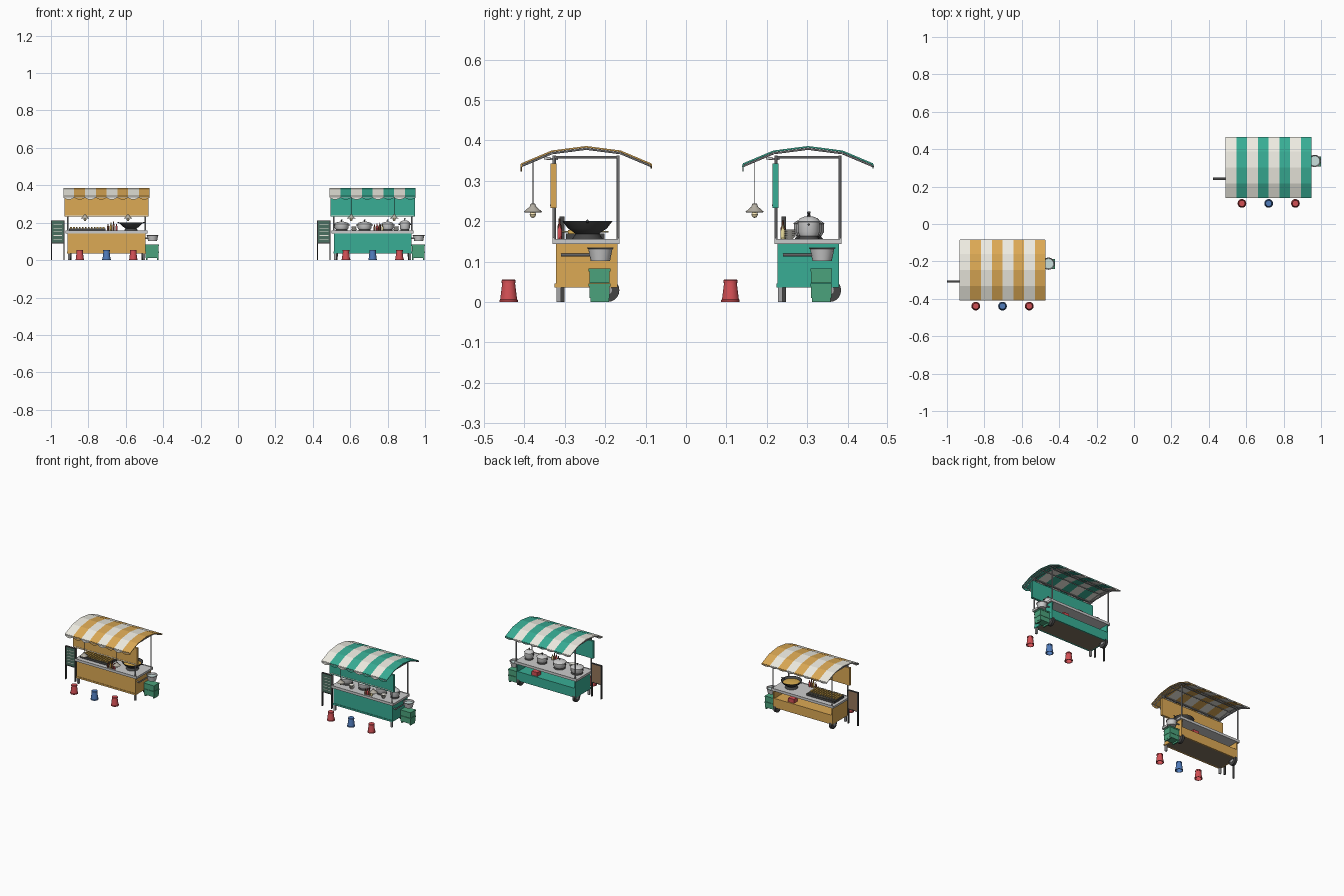
import bpy, bmesh, math
from mathutils import Vector

if "Cube" in bpy.data.objects:
    bpy.data.objects.remove(bpy.data.objects["Cube"])

MATS = {}
COL = dict(orange=(.72, .40, .09), green=(.04, .42, .30), cream=(.86, .84, .76), steel=(.62, .63, .64),
           iron=(.06, .06, .06), pipe=(.38, .38, .39), red=(.65, .08, .09), blue=(.08, .2, .5),
           crate=(.07, .36, .2), board=(.07, .16, .12), wood=(.3, .18, .1), water=(.6, .75, .73),
           food=(.7, .42, .08), bulb=(1, .85, .5), sauce=(.18, .06, .03), straw=(.75, .65, .3),
           floor=(.22, .17, .12), shade=(.45, .42, .36))
ORG, PRE = Vector((0, 0, 0)), ''   # current stall origin and name prefix


def mat(c):
    if c not in MATS:
        MATS[c] = bpy.data.materials.new(c)
        MATS[c].diffuse_color = (*COL[c], 1)
    return MATS[c]


def add(name, bm, *cols, smooth=False):
    bmesh.ops.recalc_face_normals(bm, faces=bm.faces)
    me = bpy.data.meshes.new(name)
    for f in bm.faces:
        f.smooth = smooth
    bm.to_mesh(me)
    bm.free()
    if smooth:
        me.set_sharp_from_angle(angle=math.radians(35))
    for c in cols:
        me.materials.append(mat(c))
    ob = bpy.data.objects.new(PRE + name, me)
    ob.location = ORG
    bpy.context.collection.objects.link(ob)
    return ob


def box(name, x, y, z, col):
    """x, y, z are (low, high) ranges"""
    bm = bmesh.new()
    for v in bmesh.ops.create_cube(bm, size=1)['verts']:
        v.co = [r[0] + (c + .5) * (r[1] - r[0]) for c, r in zip(v.co, (x, y, z))]
    return add(name, bm, col)


def tubes(name, segs, r, col, n=8):
    """cylinders between pairs of points"""
    bm = bmesh.new()
    for a, b in segs:
        a, b = Vector(a), Vector(b)
        d = b - a
        vs = bmesh.ops.create_cone(bm, cap_ends=True, segments=n, radius1=r, radius2=r, depth=d.length)['verts']
        q = d.to_track_quat('Z', 'Y')
        for v in vs:
            v.co = q @ v.co + (a + b) / 2
    return add(name, bm, col, smooth=True)


def lathe(name, prof, loc, col, n=16):
    """spin a (radius, height) profile"""
    bm = bmesh.new()
    vs = [bm.verts.new((r, 0, z)) for r, z in prof]
    es = [bm.edges.new(p) for p in zip(vs, vs[1:])]
    bmesh.ops.spin(bm, geom=vs + es, cent=(0, 0, 0), axis=(0, 0, 1), angle=2 * math.pi, steps=n)
    bmesh.ops.remove_doubles(bm, verts=bm.verts, dist=1e-5)
    bmesh.ops.translate(bm, vec=loc, verts=bm.verts)
    return add(name, bm, col, smooth=True)


ROOF = [(-.161, .341), (-.085, .373), (0, .384), (.085, .373), (.161, .341)]


def canopy(col):
    w, x0 = .0575, -.23
    bm, vm = bmesh.new(), bmesh.new()
    for i in range(8):
        a, b = x0 + i * w, x0 + (i + 1) * w
        for p, q in zip(ROOF, ROOF[1:]):      # striped roof panels
            f = bm.faces.new([bm.verts.new(c) for c in ((a, *p), (b, *p), (b, *q), (a, *q))])
            f.material_index = i % 2
        for y, drop in ((-.161, .018), (.161, .011)):   # scalloped valances
            pts = [(a, y, .341), (b, y, .341)]
            for k in range(7):
                t = k / 6
                pts.append((b - w * t, y, .341 - drop * (.4 + .6 * math.sin(math.pi * t))))
            f = vm.faces.new([vm.verts.new(c) for c in pts])
            f.material_index = i % 2
    bmesh.ops.remove_doubles(bm, verts=bm.verts, dist=1e-5)
    for ob, t in ((add('canopy', bm, 'cream', col), .004), (add('valance', vm, 'cream', col), .003)):
        m = ob.modifiers.new('thickness', 'SOLIDIFY')
        m.thickness, m.offset = t, 0
    # frame: posts, rails, ribs and purlins
    X, Y = .208, .079
    tubes('posts', [((s * X, t * Y, .155), (s * X, t * Y, .362)) for s in (-1, 1) for t in (-1, 1)], .004, 'pipe')
    tubes('top_rails', [((s * X, -Y, .358), (s * X, Y, .358)) for s in (-1, 1)]
          + [((-X, t * Y, .358), (X, t * Y, .358)) for t in (-1, 1)], .003, 'pipe')
    low = [(y, z - .005) for y, z in ROOF]
    tubes('canopy_ribs', [((x, *p), (x, *q)) for x in (-.225, -X, X, .225) for p, q in zip(low, low[1:])]
          + [((-.228, *p), (.228, *p)) for p in low], .0025, 'pipe', 6)


def body(col):
    box('front_panel', (-.208, .208), (-.075, -.068), (.036, .143), col)
    for s, n in ((-1, 'left'), (1, 'right')):
        box(n + '_panel', sorted((s * .208, s * .201)), (-.068, .077), (.036, .143), col)
    box('back_panel', (-.201, .201), (.070, .077), (.036, .095), col)
    box('floor_panel', (-.201, .201), (-.068, .070), (.036, .043), 'floor')
    box('shelf', (-.201, .201), (-.068, .070), (.088, .093), col)
    box('shelf_box', (.07, .11), (.03, .066), (.093, .118), 'red')
    box('front_skirting', (-.21, .21), (-.078, -.075), (.036, .046), col)
    box('counter', (-.219, .219), (-.083, .083), (.143, .156), 'steel')
    for t in (-1, 1):
        box('counter_lip', (-.219, .219), sorted((t * .083, t * .079)), (.156, .159), 'steel')
    # legs, wheels and push handle
    for s in (-1, 1):
        box('front_leg', (s * .2 - .006, s * .2 + .006), (-.074, -.063), (0, .04), 'pipe')
        tubes('wheel', [((s * .196 - .008, .053, .029), (s * .196 + .008, .053, .029))], .029, 'iron', 20)
        tubes('wheel_hub', [((s * .196 - .010, .053, .029), (s * .196 + .010, .053, .029))], .011, 'pipe', 12)
    tubes('push_handle', [((.222, -.062, .116), (.222, .06, .116))]
          + [((.205, y, .116), (.222, y, .116)) for y in (-.058, .056)], .0035, 'pipe')


def fittings(col):
    # hanging fascia with lamp strip
    box('fascia', (-.225, .225), (-.088, -.073), (.232, .343), col)
    box('fascia_border', (-.219, .219), (-.0895, -.088), (.238, .241), 'cream')
    for x in (-.12, .12):
        box('spot_arm', (x - .003, x + .003), (-.098, -.07), (.352, .356), 'pipe')
        box('spot_head', (x - .012, x + .012), (-.104, -.088), (.353, .359), 'steel')
    # pendant lamps
    for x in (-.115, .115):
        tubes('lamp_cord', [((x, -.132, .24), (x, -.132, .355))], .001, 'iron', 6)
        lathe('lamp_shade', [(0, .244), (.006, .243), (.008, .236), (.023, .223), (.021, .222), (.006, .233),
                             (0, .234)], (x, -.132, 0), 'shade')
        lathe('lamp_bulb', [(0, .208), (.005, .210), (.008, .216), (.006, .223), (0, .228)], (x, -.132, 0), 'bulb', 12)
    # stools
    for x, c in ((-.143, 'red'), (0, 'blue'), (.143, 'red')):
        lathe('stool', [(0, .049), (.016, .049), (.0215, .006), (.0235, .005), (.0235, 0), (.019, 0), (.014, .046),
                        (0, .046)], (x, -.192, 0), c, 14)
        lathe('stool_top', [(0, .055), (.0165, .055), (.018, .053), (.018, .047), (.015, .047)], (x, -.192, 0), c, 14)
    # menu board, with plain chalk lines
    box('menu_board', (-.292, -.228), (-.064, -.058), (.094, .209), 'board')
    box('menu_back', (-.292, -.228), (-.058, -.055), (.094, .209), 'wood')
    for x in (-.294, -.228):
        box('board_leg', (x - .003, x + .003), (-.066, -.054), (0, .212), 'iron')
    for z in (.092, .210):
        box('board_rail', (-.294, -.228), (-.066, -.054), (z - .002, z + .002), 'iron')
    for i in range(5):
        box('chalk_line', (-.283, -.237), (-.0648, -.064), (.111 + i * .019, .114 + i * .019), 'cream')
    # wash basin and stacked crates on the right end
    lathe('basin', [(0, .102), (.024, .102), (.030, .131), (.033, .133), (.033, .135), (.029, .134), (.023, .106),
                    (0, .106)], (.246, .035, 0), 'steel')
    lathe('basin_water', [(0, .125), (.0275, .125)], (.246, .035, 0), 'water')
    for i, z in enumerate((.010, .047)):
        box('crate', (.209, .278), (.008, .058), (z, z + .033), 'crate')
        box('crate_rim', (.207, .280), (.006, .060), (z + .028, z + .036), 'crate')
    for x in (.214, .273):
        box('crate_runner', (x - .004, x + .004), (.01, .056), (0, .012), 'crate')


def bottles(pts):
    for x, y, h, c in pts:
        lathe('bottle', [(0, 0), (.006, 0), (.006, .6 * h), (.0025, .78 * h), (.0025, h), (0, h)],
              (x, y, .156), c, 10)


def pot(x, r, h):
    lathe('burner', [(0, 0), (r * .95, 0), (r * .8, .007), (0, .007)], (x, .002, .156), 'iron')
    lathe('pot', [(0, 0), (r * .85, 0), (r, .25 * h), (r, .8 * h), (r * 1.06, .82 * h), (r * .8, 1.0 * h),
                  (r * .4, 1.1 * h), (0, 1.13 * h)], (x, .002, .163), 'steel', 20)
    lathe('lid_knob', [(0, 0), (.002, 0), (.002, .006), (.005, .008), (.004, .012), (0, .013)],
          (x, .002, .163 + 1.1 * h), 'iron', 10)
    tubes('pot_handles', [((x + s * r * .9, .002, .163 + .65 * h), (x + s * (r + .008), .002, .163 + .65 * h))
                          for s in (-1, 1)], .003, 'iron')


for PRE, ORG, main in (('orange_', Vector((-.703, -.247, 0)), 'orange'), ('green_', Vector((.72, .302, 0)), 'green')):
    canopy(main)
    body(main)
    fittings(main)
    if main == 'orange':
        # wok on burner
        lathe('wok_burner', [(0, 0), (.038, 0), (.03, .012), (0, .012)], (.131, .003, .156), 'iron')
        lathe('wok', [(0, .163), (.025, .166), (.048, .182), (.062, .200), (.059, .200), (.046, .185), (0, .170)],
              (.131, .003, 0), 'iron', 24)
        lathe('wok_food', [(0, .194), (.03, .192), (.051, .189)], (.131, .003, 0), 'food', 20)
        tubes('wok_handles', [((.131 + s * .05, .003, .196), (.131 + s * .072, .003, .201)) for s in (-1, 1)],
              .003, 'iron')
        # grill with skewers
        box('grill', (-.2, -.005), (-.05, .045), (.156, .170), 'iron')
        for i in range(12):
            x = -.19 + i * .0158
            tubes('skewer', [((x, -.06, .174), (x, .055, .174))], .0015, 'straw', 6)
            box('skewer_food', (x - .0045, x + .0045), (-.045, .02), (.170, .178), 'food')
        bottles([(.008 + .015 * i, -.066, .038 + .006 * (i % 3), c) for i, c in
                 enumerate(('sauce', 'food', 'sauce', 'red'))])
    else:
        for x, r, h in ((-.166, .037, .038), (-.043, .037, .038), (.08, .031, .038), (.172, .027, .044)):
            pot(x, r, h)
        # bottles and stacked bowls
        bottles([(.01 + .014 * i, -.062, .034 + .006 * (i % 3), c) for i, c in
                 enumerate(('sauce', 'red', 'sauce', 'straw'))])
        for x in (-.1, .125):
            for k in range(4):
                lathe('bowl', [(0, 0), (.008, 0), (.016, .009), (.0145, .009), (0, .002)],
                      (x, -.045, .156 + .005 * k), 'cream', 14)

for m in bpy.data.materials:
    if m.users and not m.is_grease_pencil:
        m.use_nodes = True
        m.node_tree.nodes["Principled BSDF"].inputs["Base Color"].default_value = m.diffuse_color
